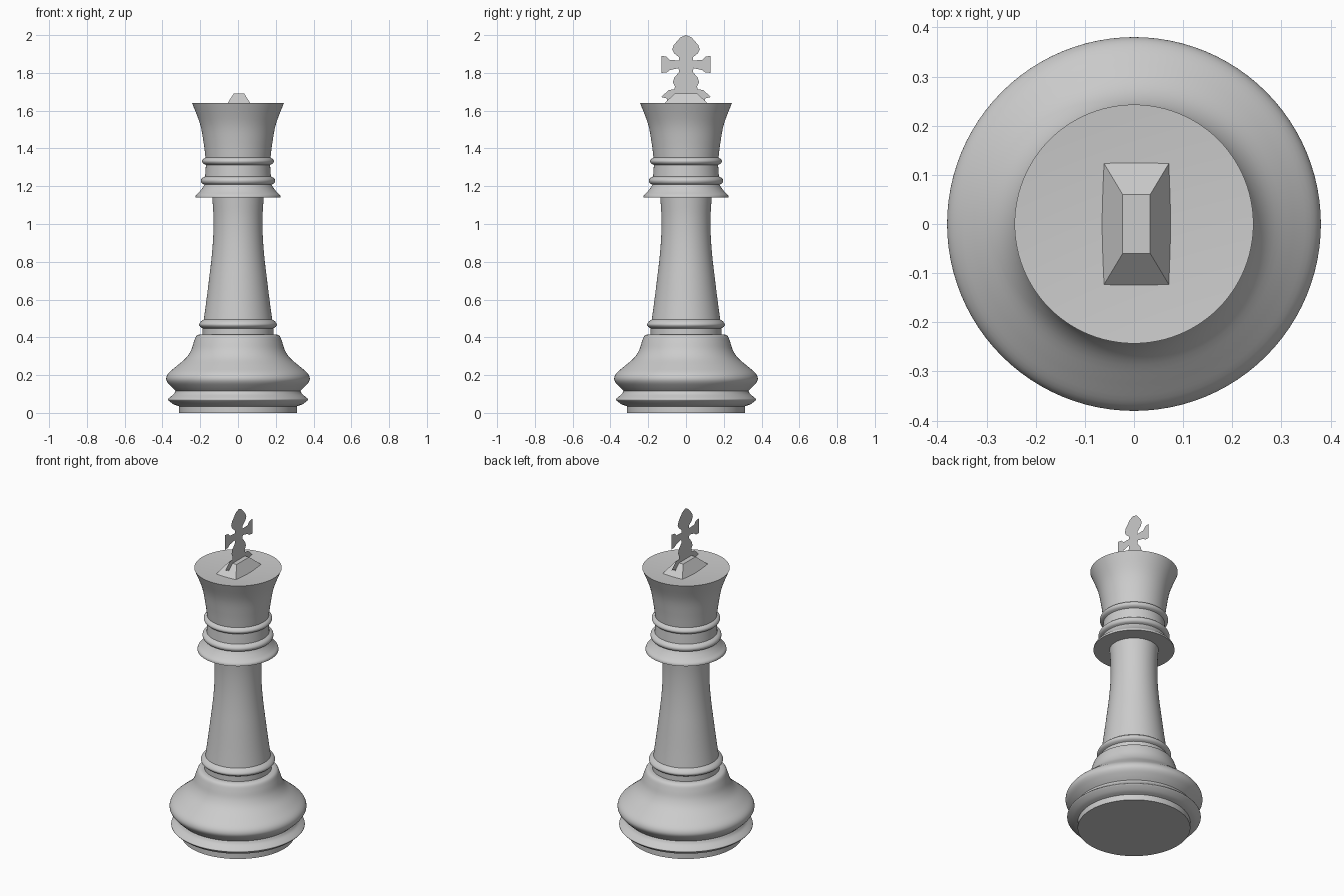
import bpy, bmesh, math
from mathutils import Vector

cube = bpy.data.objects.get("Cube")
if cube:
    bpy.data.objects.remove(cube, do_unlink=True)

SEGMENTS = 96
grey = bpy.data.materials.new("plain grey")
grey.use_nodes = True
COLOUR = (0.6, 0.6, 0.6, 1)
grey.diffuse_color = COLOUR
grey.node_tree.nodes["Principled BSDF"].inputs["Base Color"].default_value = COLOUR


def finish(name, bm, smooth_angle=35):
    """Turn a bmesh into a shaded, coloured object."""
    mesh = bpy.data.meshes.new(name)
    bm.to_mesh(mesh)
    bm.free()
    mesh.materials.append(grey)
    obj = bpy.data.objects.new(name, mesh)
    bpy.context.collection.objects.link(obj)
    bpy.ops.object.select_all(action="DESELECT")
    obj.select_set(True)
    bpy.context.view_layer.objects.active = obj
    bpy.ops.object.shade_smooth_by_angle(angle=math.radians(smooth_angle))
    return obj


def smooth_run(points, steps=4):
    """Pass a soft curve through a run of profile points."""
    if len(points) < 3:
        return [Vector(p) for p in points]
    p = [Vector(q) for q in points]
    p = [2 * p[0] - p[1]] + p + [2 * p[-1] - p[-2]]
    out = []
    for a, b, c, d in zip(p, p[1:], p[2:], p[3:]):
        for i in range(steps):
            t = i / steps
            out.append(0.5 * (2 * b + (c - a) * t + (2 * a - 5 * b + 4 * c - d) * t**2
                              + (3 * b - a - 3 * c + d) * t**3))
    return out + [p[-2]]


def turned(name, *runs):
    """Lathe a profile of (radius, height) runs; corners fall between runs."""
    bm = bmesh.new()
    profile = [q for run in runs for q in smooth_run(run)]
    verts = [bm.verts.new((max(r, 0), 0, z)) for r, z in profile]
    edges = [bm.edges.new(pair) for pair in zip(verts, verts[1:])]
    bmesh.ops.spin(bm, geom=verts + edges, axis=(0, 0, 1), cent=(0, 0, 0),
                   angle=math.tau, steps=SEGMENTS, use_duplicate=False)
    bmesh.ops.remove_doubles(bm, verts=bm.verts, dist=0.0002)
    bmesh.ops.recalc_face_normals(bm, faces=bm.faces)
    return finish(name, bm)


# Base
turned("foot_disc", [(0, 0), (0.313, 0)], [(0.313, 0), (0.313, 0.035)])
turned("base_ring", [(0.313, 0.035), (0.34, 0.045), (0.365, 0.063), (0.371, 0.072), (0.36, 0.083),
                     (0.34, 0.1), (0.33, 0.117)])
turned("base_body", [(0.33, 0.117), (0.352, 0.137), (0.374, 0.162), (0.38, 0.185), (0.367, 0.212),
                     (0.325, 0.248), (0.276, 0.29), (0.249, 0.33), (0.234, 0.375), (0.222, 0.405),
                     (0.205, 0.415), (0.187, 0.416)])
turned("lower_ring", [(0.187, 0.416), (0.187, 0.448)],
       [(0.187, 0.448), (0.2, 0.456), (0.206, 0.468), (0.198, 0.482), (0.181, 0.495)])

# Shaft
turned("shaft", [(0.181, 0.495), (0.168, 0.59), (0.153, 0.71), (0.139, 0.83), (0.131, 0.94),
                 (0.13, 1.04), (0.136, 1.14)])

# Collar and its upper rings
turned("collar", [(0.136, 1.14), (0.225, 1.14)],
       [(0.225, 1.14), (0.222, 1.153), (0.205, 1.17), (0.189, 1.19), (0.178, 1.208)],
       [(0.178, 1.208), (0.192, 1.216), (0.197, 1.23), (0.19, 1.243), (0.174, 1.252)],
       [(0.174, 1.252), (0.17, 1.312)],
       [(0.17, 1.312), (0.184, 1.32), (0.19, 1.332), (0.184, 1.344), (0.172, 1.352)])

# Crown with a shallow dished top
turned("crown", [(0.172, 1.352), (0.182, 1.43), (0.201, 1.53), (0.243, 1.64)],
       [(0.243, 1.64), (0, 1.62)])

# Cross: half outline mirrored across y, ridged edges mirrored across x
half = [(0.03, 1.987), (0.065, 1.947), (0.073, 1.925), (0.063, 1.904), (0.036, 1.882),
        (0.038, 1.866), (0.085, 1.868), (0.103, 1.886), (0.131, 1.89), (0.131, 1.8),
        (0.103, 1.802), (0.085, 1.815), (0.04, 1.825), (0.036, 1.805), (0.062, 1.775),
        (0.07, 1.75), (0.058, 1.728), (0.062, 1.712), (0.09, 1.71), (0.132, 1.672),
        (0.1, 1.664), (0.1, 1.63)]
outline = [(0, 2.0)] + half + [(-y, z) for y, z in reversed(half)]
bm = bmesh.new()
face = bm.faces.new([bm.verts.new((0, y, z)) for y, z in outline])
face.normal_update()
if face.normal.x < 0:
    face.normal_flip()
bmesh.ops.inset_region(bm, faces=[face], thickness=0.011, depth=0.03, use_even_offset=False)
cross = finish("cross", bm, 30)
mirror = cross.modifiers.new("Mirror", "MIRROR")
mirror.use_clip = True
cross.location.x = 0.005

# Flared foot of the cross
bm = bmesh.new()
bmesh.ops.create_cube(bm, size=1)
for v in bm.verts:
    top = v.co.z > 0
    sx, sy = math.copysign(1, v.co.x), math.copysign(1, v.co.y)
    v.co = (sx * 0.028, sy * 0.06, 1.69) if top else (sx * 0.07, sy * 0.13, 1.625)
foot = finish("cross_foot", bm, 10)
foot.location.x = 0.005
